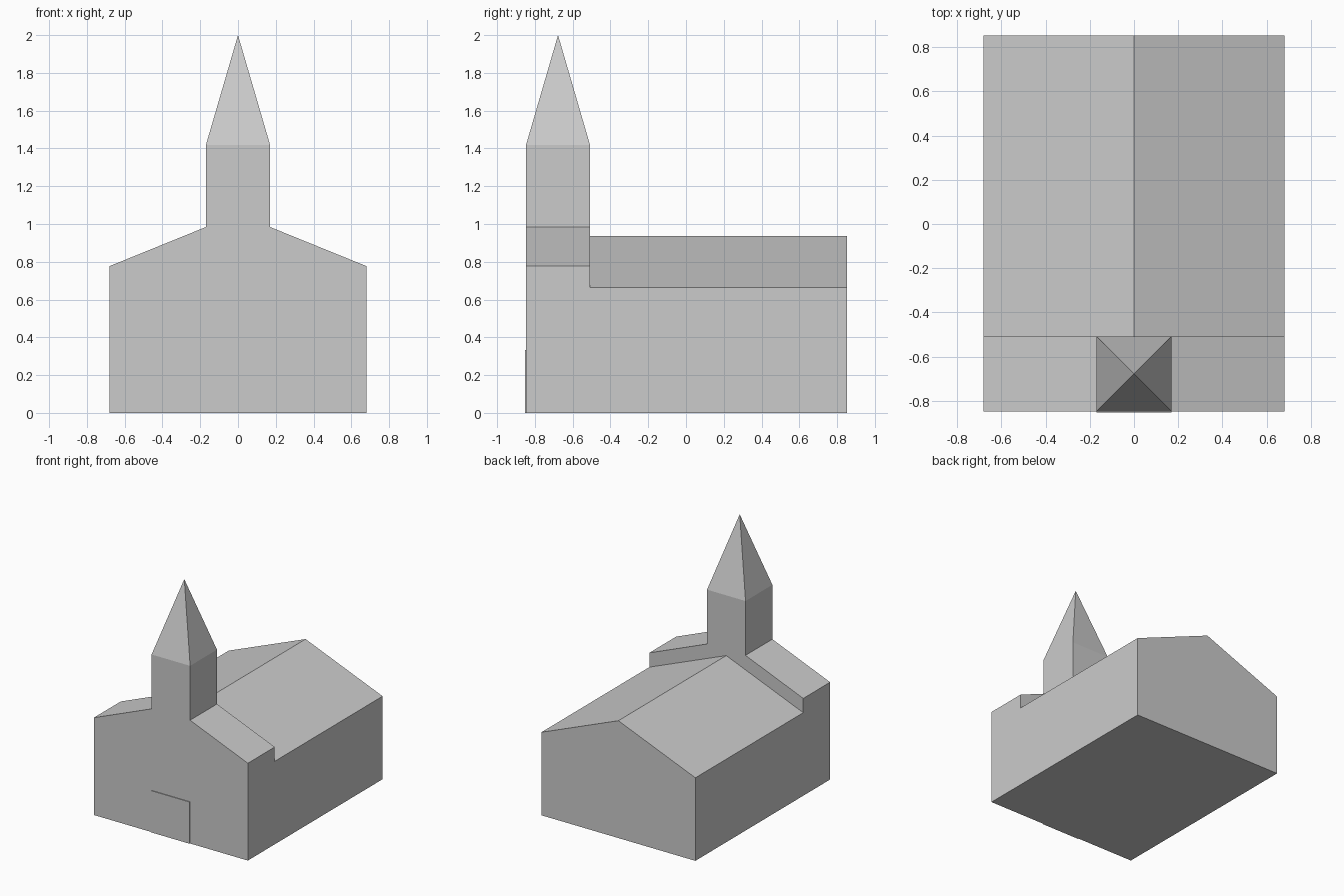
import bpy, bmesh

if "Cube" in bpy.data.objects:
    bpy.data.objects.remove(bpy.data.objects["Cube"])

FRONT, MID, BACK = -0.847, -0.508, 0.853   # facade front, facade back, nave back
W, T = 0.68, 0.17                          # half widths of building and tower


def finish(name, bm):
    bmesh.ops.recalc_face_normals(bm, faces=bm.faces)
    me = bpy.data.meshes.new(name)
    bm.to_mesh(me)
    bm.free()
    ob = bpy.data.objects.new(name, me)
    bpy.context.collection.objects.link(ob)
    return ob


def extrude_profile(name, half, y0, y1):
    """Mirror the right half of an XZ outline and extrude it along y."""
    outline = half + [(-x, z) for x, z in reversed(half) if x > 0]
    bm = bmesh.new()
    face = bm.faces.new([bm.verts.new((x, y0, z)) for x, z in outline])
    res = bmesh.ops.extrude_face_region(bm, geom=[face], use_keep_orig=True)
    moved = [g for g in res["geom"] if isinstance(g, bmesh.types.BMVert)]
    bmesh.ops.translate(bm, verts=moved, vec=(0, y1 - y0, 0))
    return finish(name, bm)


# Nave with gabled roof
extrude_profile("nave", [(W, 0), (W, 0.663), (0, 0.937)], MID, BACK)

# Facade with sloped shoulders rising into the square tower
extrude_profile("facade_and_tower",
                [(W, 0), (W, 0.777), (T, 0.984), (T, 1.418)], FRONT, MID)

# Thin door panel on the facade
extrude_profile("door", [(T, 0), (T, 0.333)], -0.853, FRONT)

# Pyramid spire on the tower
bm = bmesh.new()
yc = (FRONT + MID) / 2
base = [bm.verts.new((sx * T, yc + sy * (MID - FRONT) / 2, 1.418))
        for sx, sy in ((-1, -1), (1, -1), (1, 1), (-1, 1))]
tip = bm.verts.new((0, yc, 2.0))
bm.faces.new(base)
for i in range(4):
    bm.faces.new((base[i], base[(i + 1) % 4], tip))
finish("spire", bm)
